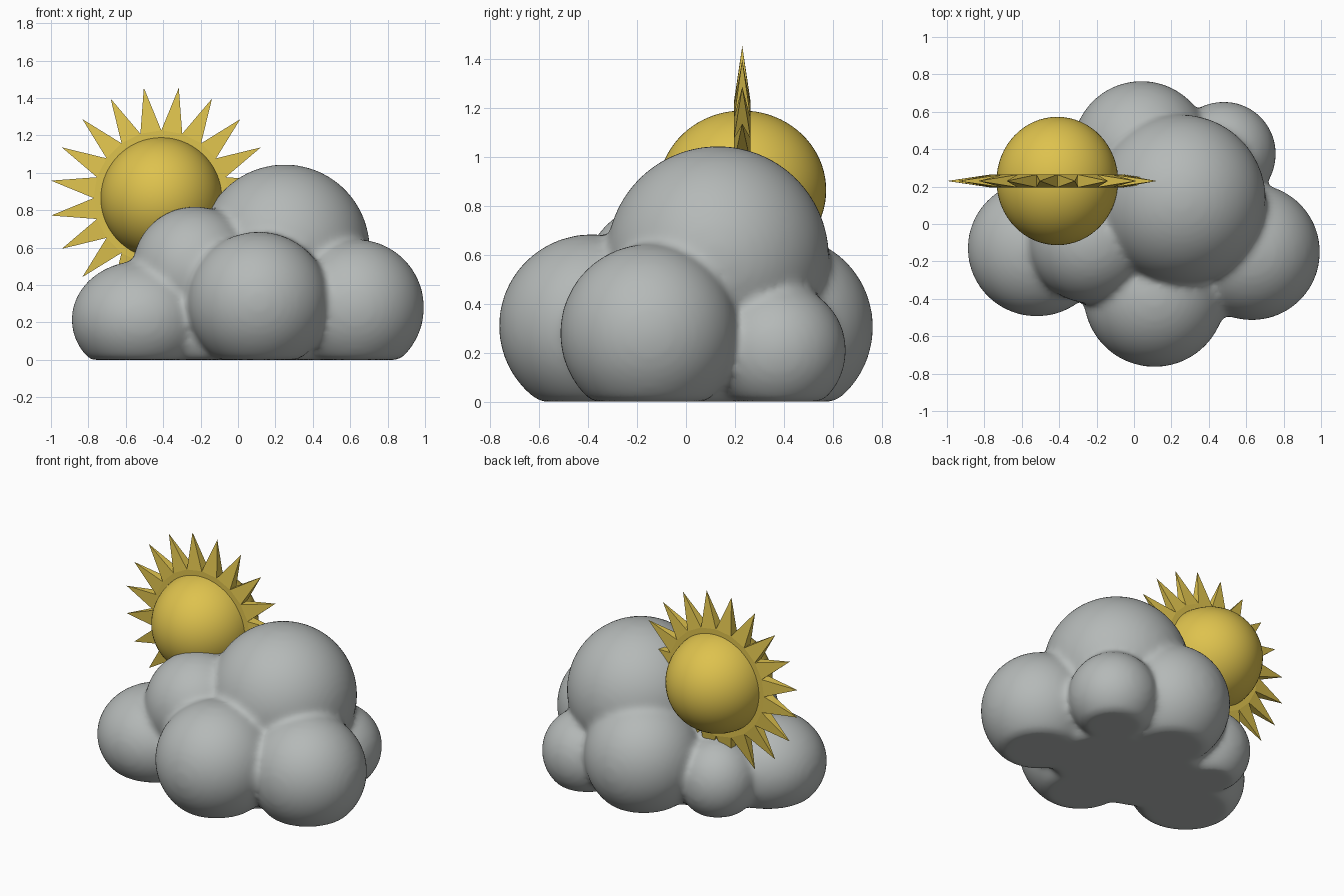
import bpy, bmesh, math
from mathutils import Matrix, Vector

if "Cube" in bpy.data.objects:
    bpy.data.objects.remove(bpy.data.objects["Cube"])


def material(name, rgb):
    m = bpy.data.materials.new(name)
    m.diffuse_color = (*rgb, 1)
    m.use_nodes = True
    m.node_tree.nodes["Principled BSDF"].inputs["Base Color"].default_value = m.diffuse_color
    return m


def add_object(name, bm, mat, smooth):
    bmesh.ops.recalc_face_normals(bm, faces=bm.faces)
    me = bpy.data.meshes.new(name)
    bm.to_mesh(me)
    bm.free()
    for p in me.polygons:
        p.use_smooth = smooth
    me.materials.append(mat)
    ob = bpy.data.objects.new(name, me)
    bpy.context.collection.objects.link(ob)
    return ob


def ellipsoid(bm, centre, radii, seg=64, rings=40):
    m = Matrix.Translation(centre) @ Matrix.Diagonal((*radii, 1))
    bmesh.ops.create_uvsphere(bm, u_segments=seg, v_segments=rings, radius=1, matrix=m)


grey = material("cloud grey", (0.46, 0.485, 0.478))
gold = material("sun gold", (0.73, 0.54, 0.075))

# Cloud: overlapping puffs with flattened undersides, fused and softened
puffs = [
    ((0.25, 0.13, 0.59), (0.455, 0.455, 0.455)),     # main top
    ((-0.23, -0.09, 0.485), (0.335, 0.335, 0.335)),  # upper left
    ((0.11, -0.385, 0.31), (0.38, 0.38, 0.375)),     # front
    ((0.63, -0.15, 0.28), (0.365, 0.365, 0.365)),    # right
    ((-0.52, -0.13, 0.215), (0.37, 0.365, 0.315)),   # left
    ((0.04, 0.395, 0.305), (0.37, 0.37, 0.375)),     # back
    ((0.48, 0.375, 0.21), (0.28, 0.28, 0.275)),      # back right
    ((-0.41, 0.24, 0.21), (0.25, 0.25, 0.26)),       # back left
    ((0.04, 0.0, 0.15), (0.6, 0.44, 0.3)),           # filled core
]
bm = bmesh.new()
for centre, radii in puffs:
    ellipsoid(bm, centre, radii)
for v in bm.verts:
    v.co.z = max(v.co.z, 0.0)
cloud = add_object("cloud", bm, grey, True)
fuse = cloud.modifiers.new("fuse", 'REMESH')
fuse.mode = 'VOXEL'
fuse.voxel_size = 0.02
fuse.use_smooth_shade = True
soften = cloud.modifiers.new("soften", 'SMOOTH')
soften.factor = 0.5
soften.iterations = 12

# Sun ball
sun = Vector((-0.41, 0.23, 0.865))
bm = bmesh.new()
ellipsoid(bm, sun, (0.325, 0.343, 0.325))
add_object("sun_ball", bm, gold, True)

# Sun rays: twenty wedge spikes around a thin disc
RAYS, NOTCH, TIP, HALF = 20, 0.362, 0.597, 0.034
bm = bmesh.new()


def point(angle, r, y):
    return bm.verts.new(sun + Vector((r * math.cos(angle), y, r * math.sin(angle))))


step = math.tau / RAYS
front = [point(i * step, NOTCH, -HALF) for i in range(RAYS)]
back = [point(i * step, NOTCH, HALF) for i in range(RAYS)]
tips = [point((i + 0.5) * step, TIP, 0) for i in range(RAYS)]
bm.faces.new(front)
bm.faces.new(back[::-1])
for i in range(RAYS):
    j = (i + 1) % RAYS
    loop = [front[i], front[j], back[j], back[i]]
    for a, b in zip(loop, loop[1:] + loop[:1]):
        bm.faces.new((a, b, tips[i]))
add_object("sun_rays", bm, gold, False)
